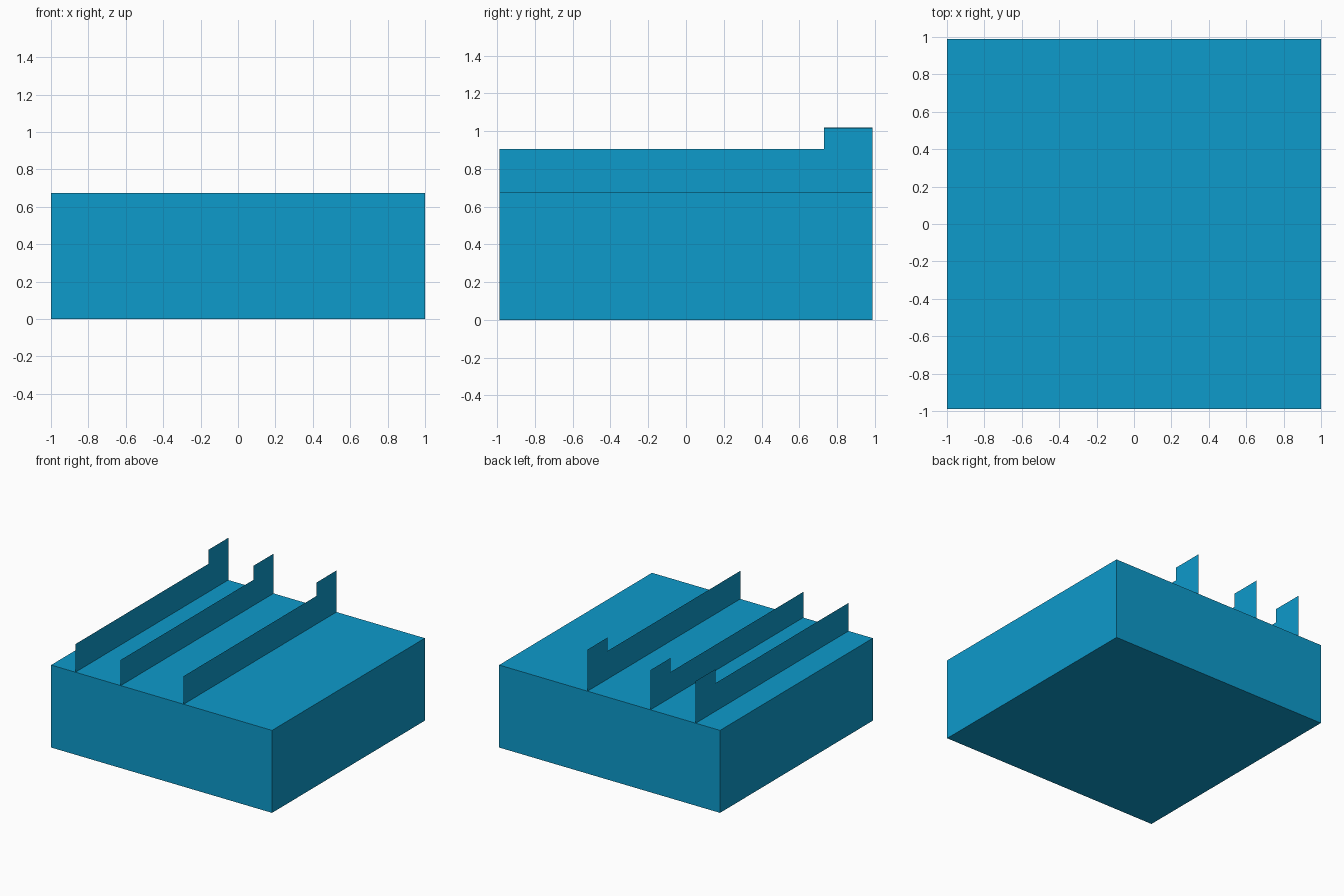
import bpy
import bmesh

cube = bpy.data.objects.get("Cube")
if cube:
    bpy.data.objects.remove(cube, do_unlink=True)

HALF_DEPTH = 0.988
BASE_TOP = 0.675
STEP_Y = 0.73

blue = bpy.data.materials.new("blue")
blue.use_nodes = True
color = (0.004, 0.325, 0.6, 1)
blue.diffuse_color = color
blue.node_tree.nodes["Principled BSDF"].inputs["Base Color"].default_value = color


def add_object(name, bm):
    mesh = bpy.data.meshes.new(name)
    bm.to_mesh(mesh)
    bm.free()
    mesh.materials.append(blue)
    obj = bpy.data.objects.new(name, mesh)
    bpy.context.collection.objects.link(obj)
    return obj


def add_fin(name, x, low, high):
    """Paper-thin upright sheet with a raised tab at the back."""
    profile = [(-HALF_DEPTH, BASE_TOP), (HALF_DEPTH, BASE_TOP),
               (HALF_DEPTH, high), (STEP_Y, high),
               (STEP_Y, low), (-HALF_DEPTH, low)]
    bm = bmesh.new()
    bm.faces.new([bm.verts.new((x, y, z)) for y, z in profile])
    add_object(name, bm)


# Solid base block
bm = bmesh.new()
bmesh.ops.create_cube(bm, size=1)
bmesh.ops.scale(bm, vec=(2, 2 * HALF_DEPTH, BASE_TOP), verts=bm.verts)
bmesh.ops.translate(bm, vec=(0, 0, BASE_TOP / 2), verts=bm.verts)
add_object("base_block", bm)

# Three upright dividers, the middle one slightly lower
add_fin("right_divider", -0.78, 0.905, 1.02)
add_fin("middle_divider", -0.37, 0.885, 1.0)
add_fin("left_divider", 0.2, 0.905, 1.015)
